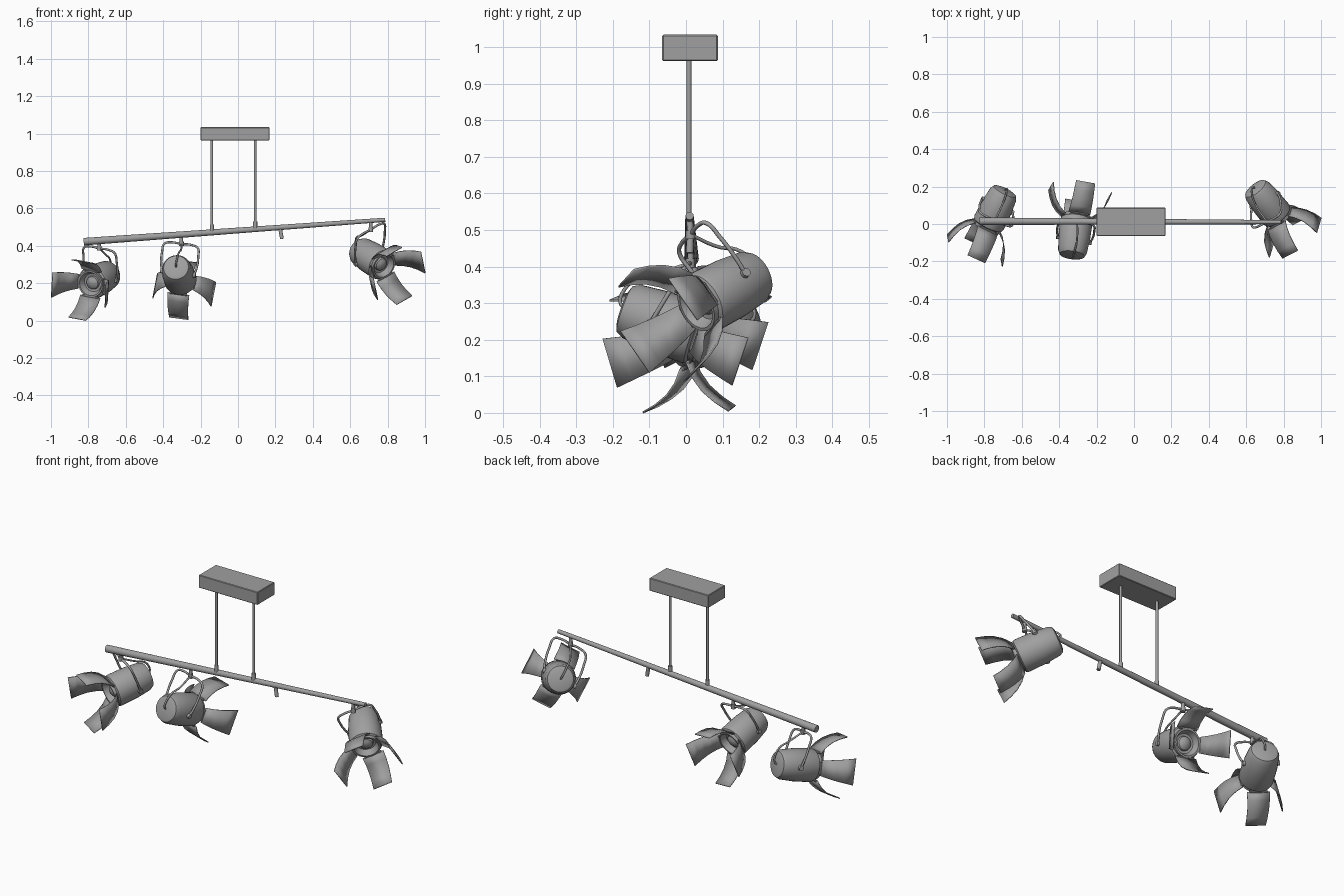
import bpy, bmesh, math
from mathutils import Vector, Matrix

cube = bpy.data.objects.get("Cube")
if cube:
    bpy.data.objects.remove(cube, do_unlink=True)

grey = bpy.data.materials.new("satin grey metal")
grey.use_nodes = True
grey.diffuse_color = (0.35, 0.35, 0.35, 1)
grey.node_tree.nodes["Principled BSDF"].inputs["Base Color"].default_value = grey.diffuse_color


def activate(ob):
    bpy.ops.object.select_all(action='DESELECT')
    ob.select_set(True)
    bpy.context.view_layer.objects.active = ob


def finish(name, bm, matrix=None):
    mesh = bpy.data.meshes.new(name)
    bmesh.ops.recalc_face_normals(bm, faces=bm.faces)
    bm.to_mesh(mesh)
    bm.free()
    mesh.materials.append(grey)
    ob = bpy.data.objects.new(name, mesh)
    bpy.context.collection.objects.link(ob)
    if matrix:
        ob.matrix_world = matrix
    activate(ob)
    bpy.ops.object.shade_smooth_by_angle(angle=math.radians(35))
    return ob


def rod(name, a, b, r1, r2=None, matrix=None, sides=20):
    a, b = Vector(a), Vector(b)
    place = Matrix.Translation((a + b) / 2) @ (b - a).to_track_quat('Z', 'Y').to_matrix().to_4x4()
    bm = bmesh.new()
    bmesh.ops.create_cone(bm, cap_ends=True, segments=sides, radius1=r1,
                          radius2=r1 if r2 is None else r2, depth=(b - a).length, matrix=place)
    return finish(name, bm, matrix)


def wire(name, points, radius, matrix):
    curve = bpy.data.curves.new(name, 'CURVE')
    curve.dimensions = '3D'
    curve.bevel_depth = radius
    curve.bevel_resolution = 2
    curve.resolution_u = 6
    curve.use_fill_caps = True
    spline = curve.splines.new('BEZIER')
    spline.bezier_points.add(len(points) - 1)
    for bp, p in zip(spline.bezier_points, points):
        bp.co = p
        bp.handle_left_type = bp.handle_right_type = 'AUTO'
    curve.materials.append(grey)
    ob = bpy.data.objects.new(name, curve)
    bpy.context.collection.objects.link(ob)
    ob.matrix_world = matrix
    activate(ob)
    bpy.ops.object.convert(target='MESH')
    bpy.ops.object.shade_smooth_by_angle(angle=math.radians(50))


def lathe(name, profile, matrix, steps=32):
    bm = bmesh.new()
    verts = [bm.verts.new((r, 0, z)) for r, z in profile]
    edges = [bm.edges.new(pair) for pair in zip(verts, verts[1:])]
    bmesh.ops.spin(bm, geom=verts + edges, cent=(0, 0, 0), axis=(0, 0, 1),
                   angle=math.tau, steps=steps)
    bmesh.ops.remove_doubles(bm, verts=bm.verts, dist=0.0003)
    return finish(name, bm, matrix)


# Ceiling canopy with softened edges
bm = bmesh.new()
bmesh.ops.create_cube(bm, size=1, matrix=Matrix.Translation((-0.016, 0.011, 0.998))
                      @ Matrix.Diagonal((0.367, 0.152, 0.072, 1)))
bmesh.ops.bevel(bm, geom=bm.edges[:], offset=0.003, segments=1, affect='EDGES')
finish("ceiling_canopy", bm)

# Sloping tapered rail, its two hanging rods and the spare stub
RAIL_A, RAIL_B = Vector((-0.825, 0.015, 0.422)), Vector((0.787, 0.01, 0.539))


def on_rail(x):
    return RAIL_A.lerp(RAIL_B, (x - RAIL_A.x) / (RAIL_B.x - RAIL_A.x))


rod("rail", RAIL_A, RAIL_B, 0.02, 0.011)
for side, x in (("right", -0.14), ("left", 0.092)):
    p = on_rail(x)
    p.y = 0.008
    rod(side + "_hanging_rod", p, (x, 0.008, 0.97), 0.007)
    rod(side + "_rod_sleeve", p, p + Vector((0, 0, 0.042)), 0.011)
rod("spare_stub", on_rail(0.224), (0.235, 0.01, 0.437), 0.01)

# Spotlight shapes in local space: x sideways, y up, z along the beam
CAN = [(0, 0), (0.05, 0), (0.067, 0.006), (0.077, 0.026), (0.085, 0.1), (0.087, 0.198),
       (0.083, 0.21), (0.073, 0.216), (0.073, 0.232), (0.064, 0.232), (0.05, 0.2), (0, 0.19)]
BULB = [(0, 0.185), (0.038, 0.195), (0.034, 0.209), (0.02, 0.219), (0, 0.223)]
FLAP = [(0.073, 0.222), (0.106, 0.25), (0.132, 0.286), (0.149, 0.328), (0.16, 0.372)]


def flap(name, angle, w0, w1, matrix):
    out = Vector((math.cos(angle), math.sin(angle), 0))
    across = Vector((-out.y, out.x, 0))
    bm = bmesh.new()
    rows = []
    for i, (r, z) in enumerate(FLAP):
        half = (w0 + (w1 - w0) * i / (len(FLAP) - 1)) / 2
        mid = out * r + Vector((0, 0, z))
        rows.append([bm.verts.new(mid + across * half * s) for s in (-1, 1)])
    for a, b in zip(rows, rows[1:]):
        bm.faces.new((a[0], a[1], b[1], b[0]))
    ob = finish(name, bm, matrix)
    thick = ob.modifiers.new("thickness", 'SOLIDIFY')
    thick.thickness = 0.005
    thick.offset = 0
    hinge = out * 0.073 + Vector((0, 0, 0.222))
    rod(name + "_hinge", hinge - across * w0 * 0.4, hinge + across * w0 * 0.4,
        0.006, matrix=matrix, sides=10)


def spotlight(name, back, beam, roll, pivot):
    d = Vector(beam).normalized()
    s = Vector((0, 0, 1)).cross(d).normalized()
    turn = Matrix((s, d.cross(s), d)).transposed()
    m = Matrix.Translation(back) @ turn.to_4x4() @ Matrix.Rotation(math.radians(roll), 4, 'Z')
    lathe(name + "_can", CAN, m)
    lathe(name + "_bulb", BULB, m, 20)

    # Four flared flaps: narrow-rooted at the sides, straighter above and below
    for k, part in enumerate(("side_flap_a", "top_flap", "side_flap_b", "bottom_flap")):
        w0, w1 = ((0.08, 0.14), (0.118, 0.104))[k % 2]
        flap(name + "_" + part, k * math.pi / 2, w0, w1, m)

    # Bent yoke with side lugs, and the stem up to the rail
    pivot = Vector(pivot)
    top = m.inverted() @ pivot
    mid = Vector((0, 0, 0.095))
    rise = top - mid
    leg = [(0.088, 0), (0.097, 0.25), (0.099, 0.65), (0.09, 0.94), (0.055, 1.01)]
    arm = [[mid + rise * h + Vector((w * sg, 0, 0)) for w, h in leg] for sg in (-1, 1)]
    wire(name + "_yoke", arm[0] + [top] + arm[1][::-1], 0.006, m)
    for sg, side in ((-1, "b"), (1, "a")):
        rod(name + "_lug_" + side, mid + Vector((0.078 * sg, 0, 0)),
            mid + Vector((0.096 * sg, 0, 0)), 0.013, matrix=m, sides=12)
    rod(name + "_stem", on_rail(pivot.x), pivot, 0.009, sides=12)
    rod(name + "_swivel", pivot + Vector((0, 0, 0.012)), pivot - Vector((0, 0, 0.012)),
        0.013, sides=12)

    # Supply cord from the back of the can up over its top to the swivel
    wire(name + "_cord", [(0, 0, 0.005), (0, 0.012, -0.012), (0, 0.045, -0.014),
                          (0, 0.09, 0.01), (0, 0.115, 0.05), top], 0.005, m)


spotlight("right_spotlight", (-0.688, 0.18, 0.25), (-0.44, -0.87, -0.235), -10, (-0.742, 0.02, 0.386))
spotlight("middle_spotlight", (-0.332, -0.172, 0.286), (0.12, 0.935, -0.335), 8, (-0.303, 0.012, 0.41))
spotlight("left_spotlight", (0.645, 0.194, 0.378), (0.57, -0.7, -0.365), 29, (0.71, 0.012, 0.487))
